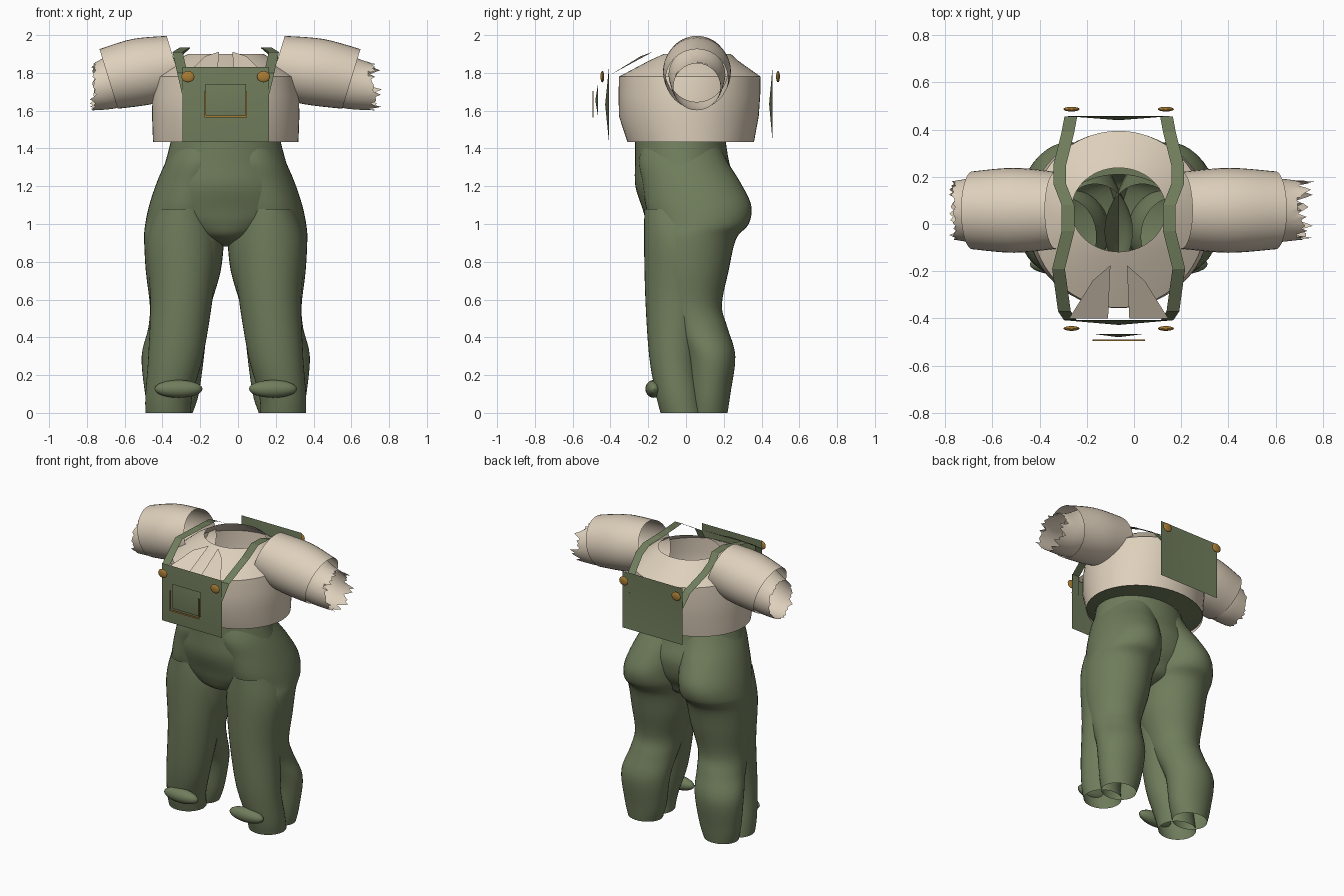
import bpy, bmesh, math, random
from mathutils import Vector

random.seed(4)
MID = -0.065  # centre line of the garment
if "Cube" in bpy.data.objects:
    bpy.data.objects.remove(bpy.data.objects["Cube"])


def material(name, rgb):
    m = bpy.data.materials.new(name)
    m.use_nodes = True
    m.diffuse_color = (*rgb, 1)
    m.node_tree.nodes["Principled BSDF"].inputs["Base Color"].default_value = (*rgb, 1)
    return m


CREAM = material("cream cloth", (0.73, 0.63, 0.50))
GREEN = material("green cloth", (0.162, 0.205, 0.107))
GOLD = material("brass", (0.40, 0.205, 0.035))


def finish(name, bm, mat, smooth=True):
    bmesh.ops.recalc_face_normals(bm, faces=bm.faces)
    me = bpy.data.meshes.new(name)
    bm.to_mesh(me)
    bm.free()
    me.materials.append(mat)
    ob = bpy.data.objects.new(name, me)
    bpy.context.collection.objects.link(ob)
    if smooth:
        bpy.ops.object.select_all(action="DESELECT")
        ob.select_set(True)
        bpy.context.view_layer.objects.active = ob
        bpy.ops.object.shade_smooth_by_angle(angle=math.radians(35))
    return ob


def level(z, x, y, rx, ry):
    """Horizontal elliptical ring, x measured from the centre line."""
    return Vector((MID + x, y, z)), Vector((rx, 0, 0)), Vector((0, ry, 0))


def sleeve_ring(s, x, z, r, tilt):
    t = math.radians(tilt)
    return Vector((x, 0.058, z)), Vector((s * math.sin(t), 0, math.cos(t))) * r, Vector((0, r, 0))


def spline(a, b, c, d, t):
    return 0.5 * (2 * b + (c - a) * t + (2 * a - 5 * b + 4 * c - d) * t * t
                  + (3 * b - a - 3 * c + d) * t ** 3)


def loft(name, rings, mat, steps=5, sides=40, jag=None):
    """Open tube through rings, with a smooth profile when steps > 1."""
    path = []
    n = len(rings)
    for i in range(n - 1):
        four = [rings[max(0, min(n - 1, i + k))] for k in (-1, 0, 1, 2)]
        for j in range(steps):
            path.append([spline(*(r[k] for r in four), j / steps) for k in range(3)])
    path.append(rings[-1])
    bm = bmesh.new()
    rows = []
    for c, u, v in path:
        angles = [2 * math.pi * k / sides for k in range(sides)]
        rows.append([bm.verts.new(c + u * math.cos(a) + v * math.sin(a)) for a in angles])
    for lo, hi in zip(rows, rows[1:]):
        for k in range(sides):
            m = (k + 1) % sides
            bm.faces.new((lo[k], lo[m], hi[m], hi[k]))
    if jag:  # torn edge
        for k, v in enumerate(rows[-1]):
            v.co.x += jag * random.uniform(-0.7, 1) * (1 if k % 2 else 0.3)
    return finish(name, bm, mat)


def sheet(name, rows, mat, smooth=False):
    """Sheet through rows of points."""
    bm = bmesh.new()
    grid = [[bm.verts.new(p) for p in row] for row in rows]
    for a, b in zip(grid, grid[1:]):
        for k in range(len(a) - 1):
            bm.faces.new((a[k], a[k + 1], b[k + 1], b[k]))
    return finish(name, bm, mat, smooth)


def ellipsoid(name, loc, scale, mat):
    bm = bmesh.new()
    bmesh.ops.create_uvsphere(bm, u_segments=24, v_segments=12, radius=1)
    bmesh.ops.scale(bm, vec=scale, verts=bm.verts)
    bmesh.ops.translate(bm, vec=loc, verts=bm.verts)
    return finish(name, bm, mat)


def box(name, lo, hi, mat):
    bm = bmesh.new()
    bmesh.ops.create_cube(bm, size=1)
    lo, hi = Vector(lo), Vector(hi)
    bmesh.ops.scale(bm, vec=hi - lo, verts=bm.verts)
    bmesh.ops.translate(bm, vec=(lo + hi) / 2, verts=bm.verts)
    return finish(name, bm, mat, False)


# Shirt body, open at hem and neck
loft("shirt_body", [level(*r) for r in (
    (1.435, 0, 0.025, 0.385, 0.335), (1.57, 0, 0.015, 0.39, 0.37),
    (1.68, 0, 0.018, 0.388, 0.375), (1.78, 0, 0.02, 0.37, 0.375),
    (1.865, 0, 0.04, 0.265, 0.235), (1.9, 0, 0.06, 0.2, 0.178))], CREAM, 1, 56)

# Trouser seat, closed at the crotch, and the flange that joins it to the hem
loft("waist_flange", [level(1.452, 0, 0.024, 0.383, 0.334),
                      level(1.44, 0, -0.03, 0.29, 0.24)], GREEN, 1, 56)
loft("trouser_seat", [level(*r) for r in (
    (1.44, 0, -0.03, 0.29, 0.24), (1.32, 0, -0.02, 0.322, 0.25),
    (1.2, 0, 0, 0.365, 0.268), (1.08, 0, 0.01, 0.385, 0.24),
    (1.0, 0, 0, 0.3, 0.205), (0.93, 0, 0, 0.16, 0.16),
    (0.88, 0, 0, 0.01, 0.02))], GREEN, 4, 48)

BACK_LEG = ((1.44, 0.1, -0.03, 0.16, 0.2), (1.33, 0.135, -0.015, 0.182, 0.235),
            (1.22, 0.172, 0.028, 0.193, 0.26), (1.1, 0.203, 0.065, 0.202, 0.28),
            (1.0, 0.214, 0.07, 0.212, 0.262), (0.92, 0.22, 0.03, 0.212, 0.235),
            (0.75, 0.225, 0.015, 0.198, 0.21),
            (0.57, 0.24, 0.02, 0.162, 0.17), (0.45, 0.255, 0.07, 0.155, 0.15),
            (0.3, 0.28, 0.13, 0.165, 0.131), (0.1, 0.285, 0.125, 0.142, 0.11),
            (0, 0.29, 0.12, 0.115, 0.1))
FRONT_LEG = ((1.08, 0.23, -0.055, 0.135, 0.165), (0.9, 0.23, -0.03, 0.19, 0.192),
             (0.6, 0.235, -0.05, 0.165, 0.165), (0.3, 0.265, -0.065, 0.145, 0.13),
             (0.1, 0.3, -0.04, 0.125, 0.12), (0, 0.305, -0.02, 0.12, 0.115))

for side, s in (("left", 1), ("right", -1)):
    # Trouser legs: rear thigh and calf, front panel, ankle roll
    for part, table in (("rear_leg", BACK_LEG), ("front_leg", FRONT_LEG)):
        loft(f"{side}_{part}", [level(z, s * x, y, rx, ry) for z, x, y, rx, ry in table], GREEN)
    ellipsoid(f"{side}_ankle_roll", (MID + s * 0.25, -0.17, 0.127), (0.127, 0.045, 0.047), GREEN)

    # Puffed sleeve with a torn cuff
    end = 0.6 if s > 0 else -0.685
    start = MID + s * 0.265
    loft(f"{side}_sleeve", [
        sleeve_ring(s, start, 1.84, 0.163, 17), sleeve_ring(s, (start + end) / 2, 1.807, 0.18, 17),
        sleeve_ring(s, end, 1.768, 0.165, 17)], CREAM)
    loft(f"{side}_cuff", [
        sleeve_ring(s, end - s * 0.1, 1.79, 0.15, 17), sleeve_ring(s, end, 1.745, 0.137, 12),
        sleeve_ring(s, 0.715 if s > 0 else -0.765, 1.726, 0.124, 0)],
        CREAM, 3, 56, s * (0.055 if s > 0 else 0.02))

    # Collar lapel
    sheet(f"{side}_lapel", [
        [(MID + s * 0.035, -0.175, 1.912), (MID + s * 0.11, -0.24, 1.888)],
        [(MID + s * 0.045, -0.4, 1.79), (MID + s * 0.21, -0.4, 1.79)]], CREAM)

    # Strap running over the shoulder from bib to bib
    sheet(f"{side}_strap", [
        [(MID + s * (x - 0.027), y, z), (MID + s * (x + 0.027), y, z)] for x, y, z in (
            (0.205, -0.408, 1.69), (0.23, -0.37, 1.8), (0.255, -0.19, 1.91),
            (0.215, -0.03, 1.935), (0.215, 0.08, 1.93), (0.25, 0.17, 1.9),
            (0.25, 0.25, 1.86), (0.215, 0.39, 1.775), (0.203, 0.455, 1.69))], GREEN)

    # Buttons on both bibs
    for face, y in (("front", -0.443), ("back", 0.487)):
        ellipsoid(f"{side}_{face}_button", (MID + s * 0.2, y, 1.78), (0.034, 0.01, 0.03), GOLD)

    # Side stitching of the pocket
    x = MID + s * 0.108
    box(f"{side}_pocket_stitch", (x - 0.004, -0.495, 1.57), (x + 0.004, -0.489, 1.705), GOLD)

box("bottom_pocket_stitch", (MID - 0.112, -0.495, 1.565), (MID + 0.112, -0.489, 1.575), GOLD)


# Bibs and pocket, each bowed slightly at its middle
def panel(name, half, low, high, edge_y, mid_y):
    rows = [[(MID + half * i, mid_y if i == j == 0 else edge_y, (low + high + j * (high - low)) / 2)
             for i in (-1, 0, 1)] for j in (-1, 0, 1)]
    sheet(name, rows, GREEN, True)


panel("front_bib", 0.23, 1.435, 1.83, -0.408, -0.428)
panel("back_bib", 0.23, 1.44, 1.83, 0.458, 0.44)
panel("bib_pocket", 0.108, 1.57, 1.74, -0.466, -0.48)
